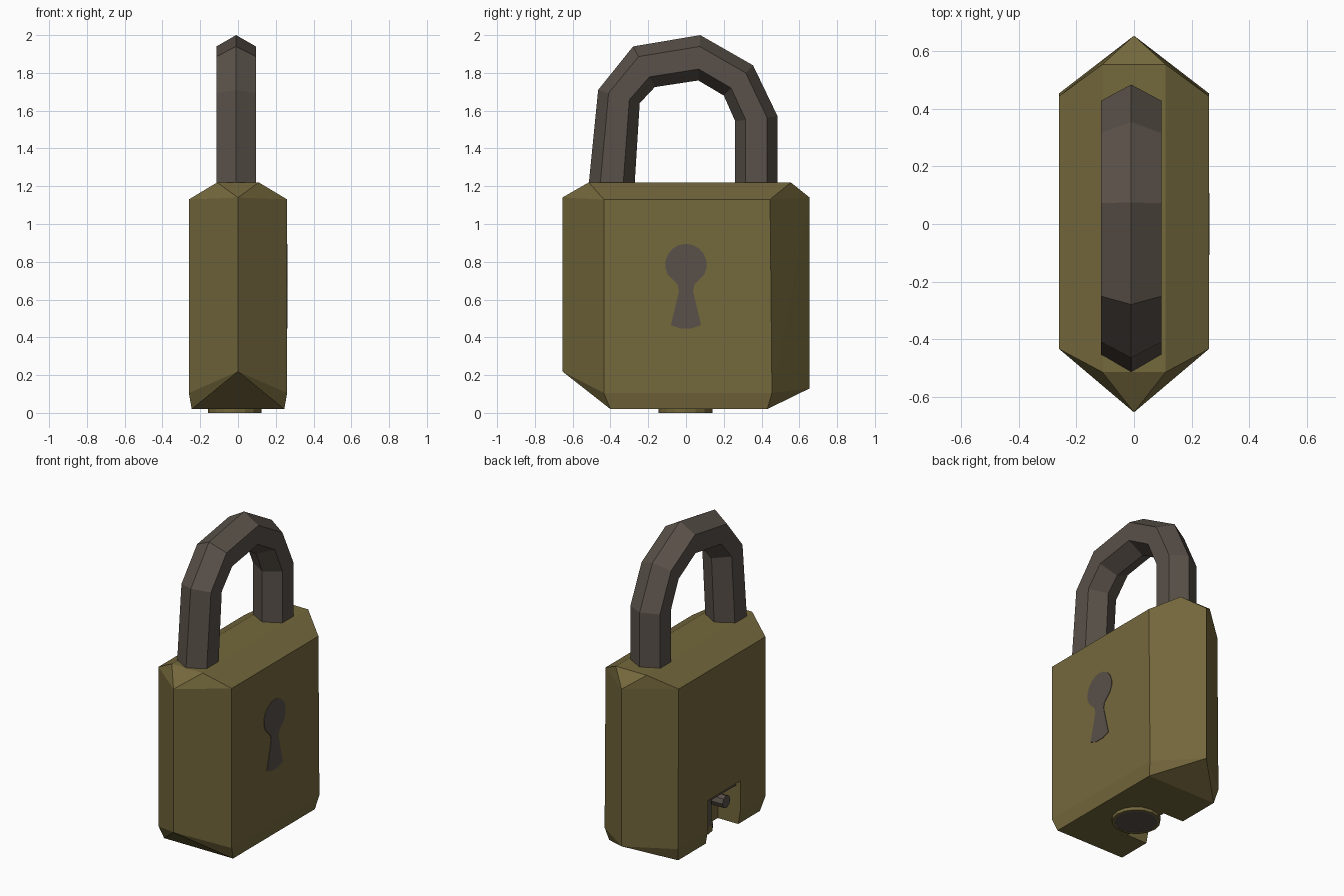
import bpy, bmesh, math
from mathutils import Vector, Matrix

if "Cube" in bpy.data.objects:
    bpy.data.objects.remove(bpy.data.objects["Cube"])


def material(name, rgb):
    m = bpy.data.materials.new(name)
    m.diffuse_color = (*rgb, 1)
    m.use_nodes = True
    m.node_tree.nodes["Principled BSDF"].inputs["Base Color"].default_value = m.diffuse_color
    return m


brass = material("aged brass", (0.175, 0.138, 0.046))
steel = material("dark steel", (0.100, 0.081, 0.066))


def finish(bm, name, mats):
    bmesh.ops.recalc_face_normals(bm, faces=bm.faces)
    me = bpy.data.meshes.new(name)
    bm.to_mesh(me)
    bm.free()
    ob = bpy.data.objects.new(name, me)
    bpy.context.collection.objects.link(ob)
    for m in mats:
        me.materials.append(m)
    return ob


def box(name, lo, hi, mat):
    bm = bmesh.new()
    bmesh.ops.create_cube(bm, size=1)
    lo, hi = Vector(lo), Vector(hi)
    for v in bm.verts:
        v.co = Vector((lo[i] + (v.co[i] + 0.5) * (hi[i] - lo[i]) for i in range(3)))
    return finish(bm, name, [mat])


def cylinder(name, start, end, radius, sides, mat):
    start, end = Vector(start), Vector(end)
    d = end - start
    bm = bmesh.new()
    bmesh.ops.create_cone(bm, cap_ends=True, segments=sides, radius1=radius,
                          radius2=radius, depth=d.length)
    rot = d.to_track_quat('Z', 'Y').to_matrix().to_4x4()
    bm.transform(Matrix.Translation((start + end) / 2) @ rot)
    return finish(bm, name, [mat])


# Body: faceted hexagonal block, hull of mirrored corner points
bm = bmesh.new()
half = [(0.245, -0.40, 0.02), (0.245, 0.43, 0.02),
        (0.26, -0.435, 0.105), (0.26, 0.455, 0.105),
        (0.26, -0.435, 1.13), (0.26, 0.445, 1.13),
        (0.11, -0.515, 1.22), (0.11, 0.555, 1.22)]
for x, y, z in half:
    bm.verts.new((x, y, z))
    bm.verts.new((-x, y, z))
for y, z in [(-0.655, 0.22), (-0.655, 1.14), (0.655, 0.13), (0.655, 1.14)]:
    bm.verts.new((0, y, z))
bmesh.ops.convex_hull(bm, input=bm.verts)
bmesh.ops.dissolve_limit(bm, angle_limit=0.01, verts=bm.verts, edges=bm.edges)
body = finish(bm, "lock_body", [brass])

# Broken notch in the lower left side
cutter = box("notch_cutter", (-0.4, -0.18, -0.1), (-0.1, 0.15, 0.30), brass)
cutter.hide_render = True
mod = body.modifiers.new("notch", 'BOOLEAN')
mod.operation = 'DIFFERENCE'
mod.solver = 'EXACT'
mod.object = cutter
bpy.context.view_layer.objects.active = body
bpy.ops.object.modifier_apply(modifier=mod.name)
bpy.data.objects.remove(cutter)

# Exposed mechanism inside the notch
box("latch_bar", (-0.23, -0.18, 0.265), (-0.09, 0.15, 0.302), steel)
cylinder("latch_pin", (-0.08, -0.11, 0.18), (-0.21, -0.11, 0.18), 0.04, 8, steel)

# Lock cylinder on the underside, with brass rim
cylinder("lock_cylinder", (-0.018, -0.003, 0.001), (-0.018, -0.003, 0.19), 0.134, 16, steel)
bm = bmesh.new()
rings = []
for r, z in [(0.125, 0.0), (0.142, 0.0), (0.142, 0.03), (0.125, 0.03)]:
    rings.append([bm.verts.new((-0.018 + r * math.cos(a * math.tau / 16),
                                -0.003 + r * math.sin(a * math.tau / 16), z))
                  for a in range(16)])
for k in range(4):
    A, B = rings[k], rings[(k + 1) % 4]
    for i in range(16):
        j = (i + 1) % 16
        bm.faces.new((A[i], A[j], B[j], B[i]))
finish(bm, "cylinder_rim", [brass])

# Shackle: hexagonal section, each ring given by outer and inner (y, z)
path = [((-0.52, 1.16), (-0.275, 1.16)), ((-0.465, 1.71), (-0.245, 1.64)),
        ((-0.28, 1.94), (-0.165, 1.725)), ((0.075, 2.0), (0.065, 1.76)),
        ((0.355, 1.84), (0.2, 1.68)), ((0.485, 1.57), (0.26, 1.545)),
        ((0.485, 1.16), (0.26, 1.16))]
bm = bmesh.new()
rings = []
for o, i in path:
    o, i = Vector((0, *o)), Vector((0, *i))
    c, d = (o + i) / 2, (o - i) / 2
    rings.append([bm.verts.new(c + d * math.cos(a * math.pi / 3)
                               + Vector((-0.01 + 0.121 * math.sin(a * math.pi / 3), 0, 0)))
                  for a in range(6)])
for A, B in zip(rings, rings[1:]):
    for k in range(6):
        j = (k + 1) % 6
        bm.faces.new((A[k], A[j], B[j], B[k]))
bm.faces.new(rings[0])
bm.faces.new(rings[-1])
finish(bm, "shackle", [steel])

# Keyhole: thin plate on the right side
outline = [(0.11 * math.cos(math.radians(a)), 0.785 + 0.11 * math.sin(math.radians(a)))
           for a in range(-30, 211, 20)]
outline += [(-0.045, 0.68), (-0.037, 0.645), (-0.052, 0.58), (-0.08, 0.465),
            (-0.03, 0.447), (0.03, 0.447), (0.08, 0.465), (0.052, 0.58),
            (0.037, 0.645), (0.045, 0.68)]
bm = bmesh.new()
face = bm.faces.new([bm.verts.new((0.257, y, z)) for y, z in outline])
ext = bmesh.ops.extrude_face_region(bm, geom=[face], use_keep_orig=True)
for v in ext["geom"]:
    if isinstance(v, bmesh.types.BMVert):
        v.co.x += 0.006
finish(bm, "keyhole", [steel])
